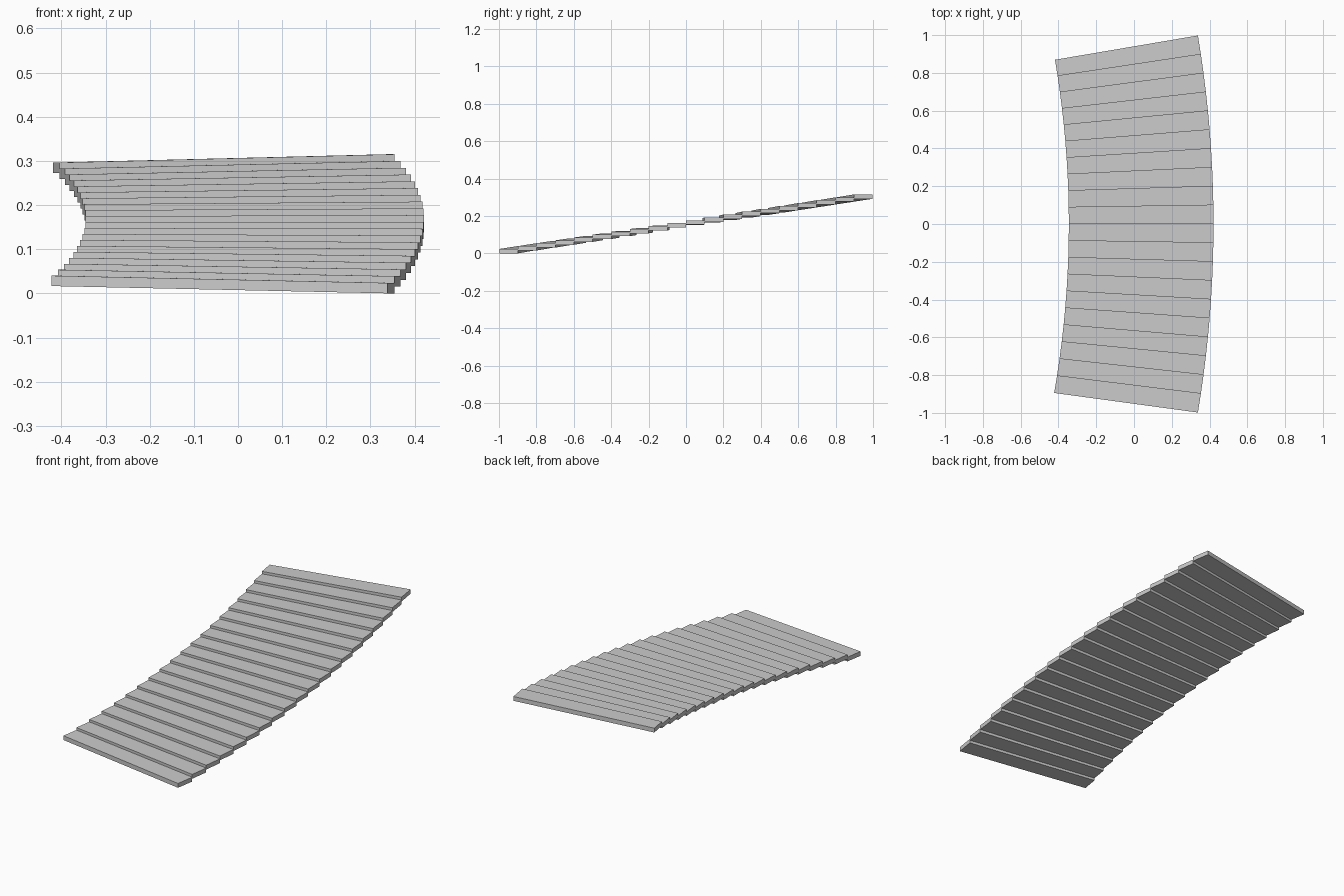
import bpy, bmesh

if "Cube" in bpy.data.objects:
    bpy.data.objects.remove(bpy.data.objects["Cube"])

STEPS = 20
THICK = 0.0235


def outer_point(i):
    y = 0.0998 * i
    return 0.421 - 0.083 * y * y, y


def inner_point(i):
    y = 0.0882 * i - 0.000125 * i * i
    return -0.345 - 0.097 * y * y, y


def make_step(n):
    """One wedge-shaped tread, canted so its ends follow the climb."""
    t = n / (STEPS - 1)
    z_in = 0.040 + t * (0.296 - 0.040)
    z_out = THICK + t * (0.315 - THICK)
    a, b = n - STEPS / 2, n + 1 - STEPS / 2
    corners = [(*inner_point(a), z_in), (*outer_point(a), z_out),
               (*outer_point(b), z_out), (*inner_point(b), z_in)]
    bm = bmesh.new()
    top = [bm.verts.new(c) for c in corners]
    low = [bm.verts.new((x, y, z - THICK)) for x, y, z in corners]
    bm.faces.new(top)
    bm.faces.new(low[::-1])
    for k in range(4):
        m = (k + 1) % 4
        bm.faces.new((low[k], low[m], top[m], top[k]))
    bmesh.ops.recalc_face_normals(bm, faces=bm.faces)
    mesh = bpy.data.meshes.new(f"step_{n + 1:02d}")
    bm.to_mesh(mesh)
    bm.free()
    bpy.context.collection.objects.link(bpy.data.objects.new(mesh.name, mesh))


# Curved flight of thin steps
for n in range(STEPS):
    make_step(n)
